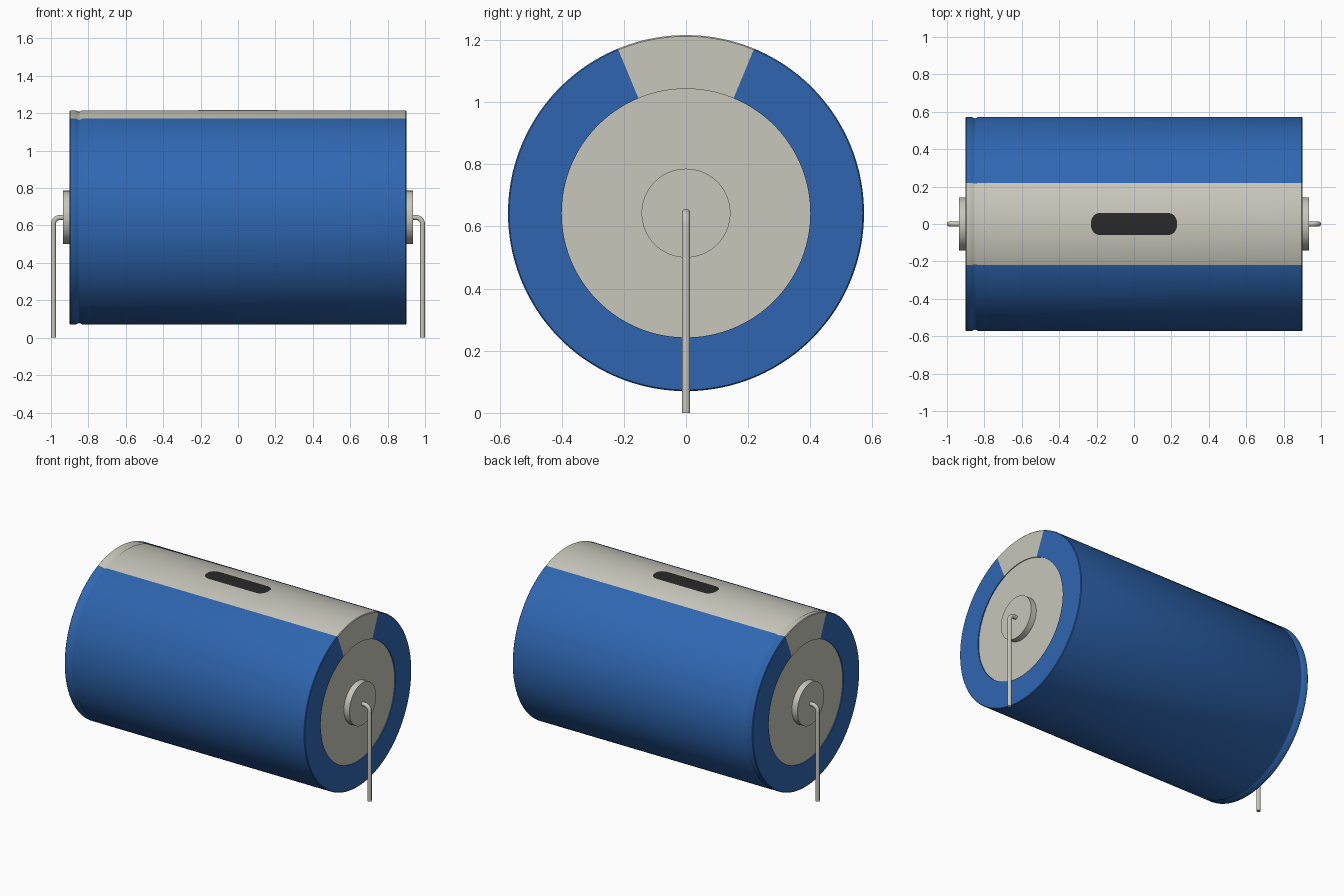
import bpy, bmesh
from math import sin, cos, pi, sqrt, radians, atan2, hypot
from mathutils import Vector

default = bpy.data.objects.get("Cube")
if default:
    bpy.data.objects.remove(default, do_unlink=True)

AXIS_Z, R, HALF = 0.643, 0.573, 0.9
DISC_R, STRIPE = 0.4, radians(22.5)


def material(name, rgb):
    m = bpy.data.materials.new(name)
    m.use_nodes = True
    m.diffuse_color = (*rgb, 1)
    m.node_tree.nodes["Principled BSDF"].inputs["Base Color"].default_value = (*rgb, 1)
    return m


blue = material("blue sleeve", (0.028, 0.134, 0.44))
metal = material("pale metal", (0.58, 0.57, 0.50))
black = material("black mark", (0.022, 0.022, 0.022))


def finish(name, bm, mats, smooth=True):
    bmesh.ops.recalc_face_normals(bm, faces=bm.faces)
    mesh = bpy.data.meshes.new(name)
    bm.to_mesh(mesh)
    bm.free()
    for m in mats:
        mesh.materials.append(m)
    ob = bpy.data.objects.new(name, mesh)
    bpy.context.collection.objects.link(ob)
    if smooth:
        bpy.ops.object.select_all(action="DESELECT")
        ob.select_set(True)
        bpy.context.view_layer.objects.active = ob
        bpy.ops.object.shade_smooth_by_angle(angle=radians(35))
    return ob


def lathe(name, profile, mats, segments, rule=None):
    """Turn (x, radius) points about the long axis and cap both ends."""
    bm = bmesh.new()
    rings = []
    for x, r in profile:
        angles = [2 * pi * i / segments for i in range(segments)]
        rings.append([bm.verts.new((x, r * sin(a), AXIS_Z + r * cos(a))) for a in angles])
    for a, b in zip(rings, rings[1:]):
        for i in range(segments):
            j = (i + 1) % segments
            bm.faces.new((a[i], a[j], b[j], b[i]))
    bm.faces.new(rings[0])
    bm.faces.new(rings[-1])
    if rule:
        for f in bm.faces:
            f.material_index = rule(f.calc_center_median())
    return finish(name, bm, mats)


# Sleeved can: recessed end discs, crimp groove near one end, pale top stripe
def sleeve_colour(c):
    y, z = c.y, c.z - AXIS_Z
    return int(hypot(y, z) < DISC_R - 0.01 or abs(atan2(y, z)) < STRIPE)


groove = [(-0.868, R), (-0.858, R - 0.006), (-0.85, R - 0.008),
          (-0.842, R - 0.006), (-0.832, R)]
end = [(HALF - 0.006, DISC_R), (HALF, DISC_R), (HALF, R - 0.004), (HALF - 0.004, R)]
profile = [(-x, r) for x, r in end] + groove + end[::-1]
lathe("can_body", profile, [blue, metal], 192, sleeve_colour)

# Dark rounded mark lying on the curved top
bm = bmesh.new()
half_len, half_w, corner, rows = 0.23, 0.06, 0.052, 24
pairs = []
for i in range(rows + 1):
    y = -half_w * cos(pi * i / rows)
    over = max(0, abs(y) - (half_w - corner))
    x = half_len - corner + sqrt(max(0, corner ** 2 - over ** 2))
    z = AXIS_Z + sqrt((R + 0.002) ** 2 - y ** 2)
    pairs.append([bm.verts.new((s * x, y, z)) for s in (-1, 1)])
for a, b in zip(pairs, pairs[1:]):
    bm.faces.new((a[0], a[1], b[1], b[0]))
finish("polarity_mark", bm, [black])


def lead(name, side):
    """Round wire leaving the end boss and bending down to the ground."""
    r, bend, out = 0.0135, 0.035, 0.9865
    path = [(0.92, AXIS_Z)]
    path += [(out - bend + bend * sin(t * pi / 16), AXIS_Z - bend + bend * cos(t * pi / 16))
             for t in range(9)]
    path.append((out, 0))
    bm = bmesh.new()
    rings, sides = [], 20
    for i, (x, z) in enumerate(path):
        t = min(max(i - 1, 0), 8) * pi / 16
        normal = Vector((sin(t), 0, cos(t)))
        ring = []
        for k in range(sides):
            a = 2 * pi * k / sides
            p = Vector((x, 0, z)) + normal * r * cos(a) + Vector((0, r * sin(a), 0))
            ring.append(bm.verts.new((side * p.x, p.y, p.z)))
        rings.append(ring)
    for a, b in zip(rings, rings[1:]):
        for k in range(sides):
            j = (k + 1) % sides
            bm.faces.new((a[k], a[j], b[j], b[k]))
    bm.faces.new(rings[0])
    bm.faces.new(rings[-1])
    finish(name, bm, [metal])


# End bosses and wire leads on both sides
for side, word in ((1, "left"), (-1, "right")):
    boss = [(side * 0.885, 0.143), (side * 0.935, 0.143)]
    lathe(word + "_end_boss", boss, [metal], 64)
    lead(word + "_lead", side)
